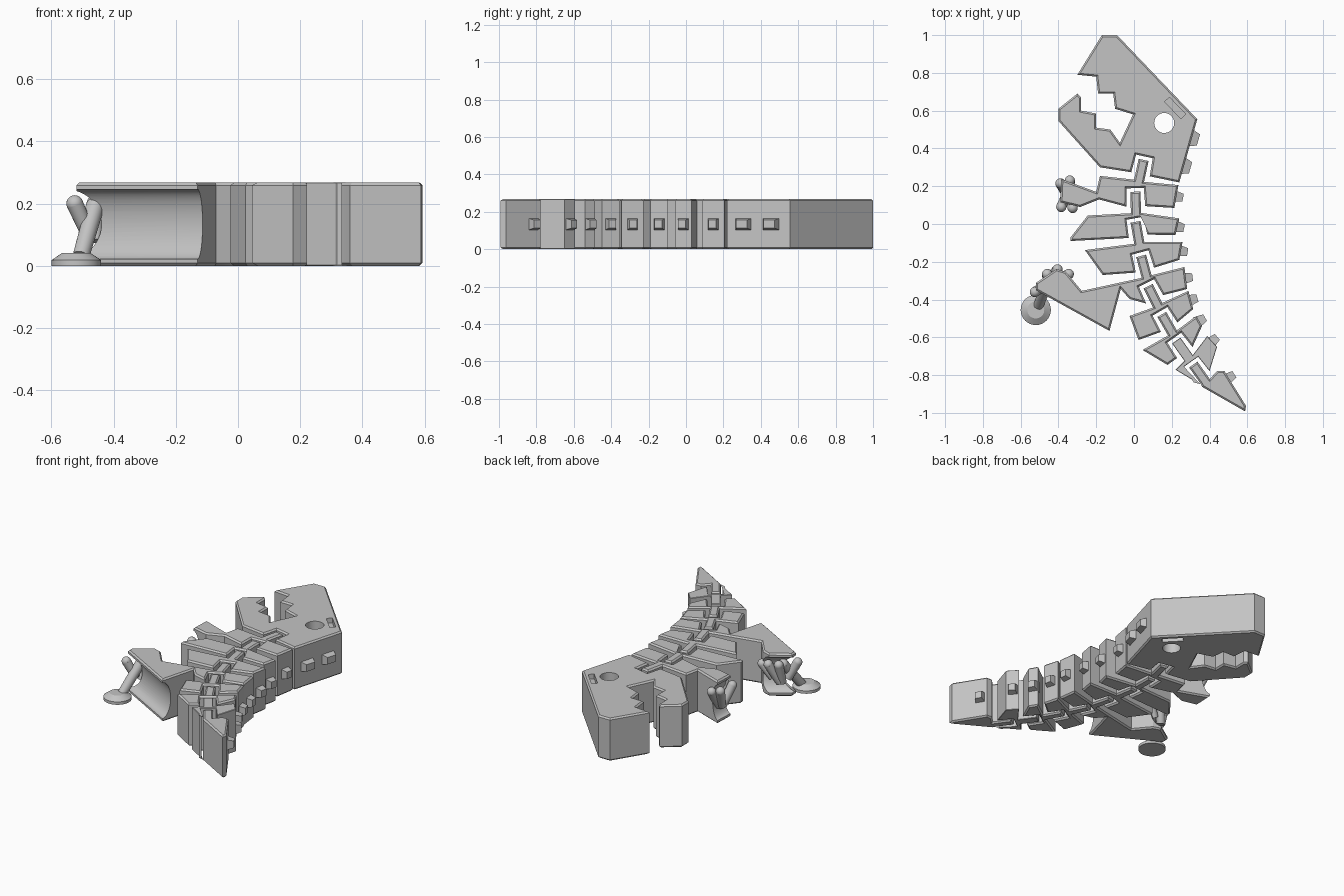
import bpy, bmesh, math
from mathutils import Vector, Matrix

HEIGHT = 0.268
MID = HEIGHT / 2

default_cube = bpy.data.objects.get("Cube")
if default_cube:
    bpy.data.objects.remove(default_cube, do_unlink=True)

grey = bpy.data.materials.new("plain_grey")
grey.use_nodes = True
grey.diffuse_color = (0.55, 0.55, 0.55, 1)
grey.node_tree.nodes["Principled BSDF"].inputs["Base Color"].default_value = grey.diffuse_color


def finish(name, bm):
    """Turn a bmesh into a named object in the scene."""
    bmesh.ops.recalc_face_normals(bm, faces=bm.faces[:])
    mesh = bpy.data.meshes.new(name)
    bm.to_mesh(mesh)
    bm.free()
    mesh.materials.append(grey)
    obj = bpy.data.objects.new(name, mesh)
    bpy.context.scene.collection.objects.link(obj)
    return obj


def slab(name, outline):
    """Extrude an outline to full height and chamfer its top and bottom rims."""
    bm = bmesh.new()
    base = bm.faces.new([bm.verts.new((p[0], p[1], 0)) for p in outline])
    grown = bmesh.ops.extrude_face_region(bm, geom=[base])["geom"]
    top = [v for v in grown if isinstance(v, bmesh.types.BMVert)]
    bmesh.ops.translate(bm, verts=top, vec=(0, 0, HEIGHT))
    if not base.is_valid or base not in bm.faces[:]:
        bm.faces.new([v for v in bm.verts if v.co.z == 0])
    rims = [e for e in bm.edges if abs(e.verts[0].co.z - e.verts[1].co.z) < 0.001]
    bmesh.ops.recalc_face_normals(bm, faces=bm.faces[:])
    bmesh.ops.bevel(bm, geom=rims, offset=0.009, segments=1, affect='EDGES', clamp_overlap=True)
    return finish(name, bm)


def cut(obj, cutter):
    """Subtract the cutter and throw it away."""
    mod = obj.modifiers.new("cut", 'BOOLEAN')
    mod.operation = 'DIFFERENCE'
    mod.solver = 'EXACT'
    mod.object = cutter
    bpy.context.view_layer.update()
    graph = bpy.context.evaluated_depsgraph_get()
    mesh = bpy.data.meshes.new_from_object(obj.evaluated_get(graph))
    obj.modifiers.clear()
    obj.data = mesh
    bpy.data.objects.remove(cutter, do_unlink=True)


def rod(name, a, b, r1, r2=None, stretch=None, sides=32):
    """Round bar between two points, with an optional world-space squash."""
    a, b = Vector(a), Vector(b)
    bm = bmesh.new()
    turn = (b - a).to_track_quat('Z', 'Y').to_matrix().to_4x4()
    spot = Matrix.Translation((a + b) / 2)
    bmesh.ops.create_cone(bm, cap_ends=True, segments=sides, radius1=r1,
                          radius2=r1 if r2 is None else r2, depth=(b - a).length,
                          matrix=spot @ (stretch or Matrix()) @ turn)
    return finish(name, bm)


def claw(name, tip, root, r=0.027):
    """Tapered bar with a ball on its tip."""
    rod(name, root, tip, r * 0.9, r, sides=20)
    bm = bmesh.new()
    bmesh.ops.create_uvsphere(bm, u_segments=20, v_segments=12, radius=r,
                              matrix=Matrix.Translation(tip))
    finish(name + "_tip", bm)


def spike(name, a, b, at=0.5, length=0.065):
    """Blunt pyramid stud on the wall running from a to b."""
    a, b = Vector((*a, MID)), Vector((*b, MID))
    along = (b - a).normalized()
    out = Vector((-along.y, along.x, 0))
    bm = bmesh.new()
    bmesh.ops.create_cube(bm, size=1)
    centre = a.lerp(b, at)
    for v in bm.verts:
        outer = v.co.y > 0
        size = 0.62 if outer else 1
        v.co = (centre + along * v.co.x * length * size + out * (0.036 if outer else -0.02)
                + Vector((0, 0, v.co.z * 0.07 * size)))
    finish(name, bm)


def scoop(obj, a, b, depth):
    """Hollow out a wall with a long rounded groove at mid height."""
    a, b = Vector((*a, MID)), Vector((*b, MID))
    along = (b - a).normalized()
    squash = Matrix.Scale(depth / 0.112, 4, Vector((-along.y, along.x, 0)))
    cut(obj, rod("groove_cutter", a - along * 0.1, b + along * 0.1, 0.112, stretch=squash, sides=48))


# Spine joints from the head to the tail
joints = [Vector(p) for p in ((.045, .312), (.008, .143), (.013, -.016), (.045, -.196),
                              (.087, -.354), (.161, -.503), (.24, -.64), (.33, -.767))]
headings = [(a - b).normalized() for a, b in zip(joints, joints[1:])]
headings.append(headings[-1])


def at_joint(i, side, ahead):
    d = headings[i]
    return joints[i] + d * ahead + Vector((d.y, -d.x)) * side


def notch(i):
    return [at_joint(i, s, f) for s, f in ((.05, -.05), (.045, .047), (-.045, .047), (-.05, -.05))]


def tongue(i):
    return [at_joint(i, s, f) for s, f in ((-.027, -.085), (-.027, .028), (.027, .028), (.027, -.085))]


# Head with toothed jaws
nape, chin_back = (.335, .555), (.24, .22)
head = slab("head", [(-.17, 1), (-.09, 1), nape, chin_back] + notch(0) + [
    (-.18, .30), (-.40, .545), (-.40, .61), (-.30, .69), (-.28, .67), (-.28, .60),
    (-.20, .585), (-.20, .51), (-.125, .50), (-.075, .43), (-.005, .58), (-.10, .61),
    (-.11, .69), (-.19, .69), (-.20, .78), (-.30, .79)])
cut(head, rod("eye_cutter", (.16, .535, -.1), (.16, .535, .4), .053))
for z in (0, HEIGHT):
    bm = bmesh.new()
    bmesh.ops.create_cube(bm, size=1, matrix=Matrix.Translation((.218, .614, z))
                          @ Matrix.Rotation(math.radians(-46), 4, 'Z')
                          @ Matrix.Diagonal((.125, .035, .06, 1)))
    cut(head, finish("brow_cutter", bm))
for n, at in enumerate((.3, .74)):
    spike(f"head_spike_{n}", nape, chin_back, at, .1)

# Body segments: name, right wall (front, back), far side from back to front
segments = [
    ("arm_segment", [(.235, .206), (.214, .085)],
     [(-.185, .13), (-.285, .09), (-.39, .115), (-.385, .238), (-.2, .17), (-.18, .255)]),
    ("chest_segment", [(.24, .03), (.22, -.058)], [(-.335, -.09), (-.335, -.07), (-.245, .045)]),
    ("belly_segment", [(.257, -.095), (.24, -.19)], [(-.166, -.27), (-.26, -.138)]),
    ("leg_segment", [(.267, -.228), (.282, -.344)],
     [(-.024, -.397), (-.07, -.344), (-.13, -.566), (-.52, -.35), (-.52, -.312),
      (-.41, -.238), (-.36, -.254), (-.277, -.354)]),
    ("hip_segment", [(.288, -.354), (.314, -.45)], [(.024, -.614), (-.024, -.487)]),
    ("rear_segment", [(.33, -.487), (.36, -.54)], [(.177, -.746), (.045, -.667)]),
    ("tail_segment", [(.388, -.593), (.44, -.65)], [(.335, -.841), (.22, -.772)]),
]
parts = {}
for i, (name, wall, far_side) in enumerate(segments):
    parts[name] = slab(name, wall + notch(i + 1) + far_side + tongue(i))
    spike(name + "_spike", *wall)

# Pointed tail end
tail_wall = [(.478, -.778), (.593, -.963)]
slab("tail_tip", [(.44, -.778)] + tail_wall + [(.588, -.992), (.36, -.862)] + tongue(7))
spike("tail_tip_spike", *tail_wall, at=0.2)

# Hollowed hand, sole and toe walls
scoop(parts["arm_segment"], (-.39, .1), (-.39, .25), .05)
scoop(parts["leg_segment"], (-.52, -.35), (-.13, -.566), .06)
scoop(parts["leg_segment"], (-.53, -.315), (-.41, -.235), .06)

# Claws on the hand
hand_claws = [((-.39, .215, .2), (-.36, .16, .08)), ((-.34, .23, .19), (-.34, .17, .08)),
              ((-.385, .09, .19), (-.36, .15, .08)), ((-.325, .085, .19), (-.33, .15, .08))]
for n, (tip, root) in enumerate(hand_claws):
    claw(f"hand_claw_{n}", tip, root)

# Toes, shin and round foot pad
toes = [((-.525, -.36, .2), (-.48, -.33, .1)), ((-.46, -.265, .2), (-.46, -.3, .08)),
        ((-.405, -.24, .2), (-.45, -.29, .08)), ((-.345, -.265, .18), (-.40, -.29, .1))]
for n, (tip, root) in enumerate(toes):
    claw(f"toe_{n}", tip, root)
claw("shin", (-.46, -.31, .19), (-.505, -.43, .03), .03)
rod("foot_pad", (-.52, -.455, 0), (-.52, -.455, .018), .08)
rod("foot_pad_top", (-.52, -.455, .018), (-.52, -.455, .042), .08, .045)

# Smooth round parts, keep hard edges
bpy.ops.object.select_all(action='DESELECT')
for obj in bpy.context.scene.objects:
    if obj.type == 'MESH':
        obj.select_set(True)
        bpy.context.view_layer.objects.active = obj
bpy.ops.object.shade_smooth_by_angle(angle=math.radians(30))
